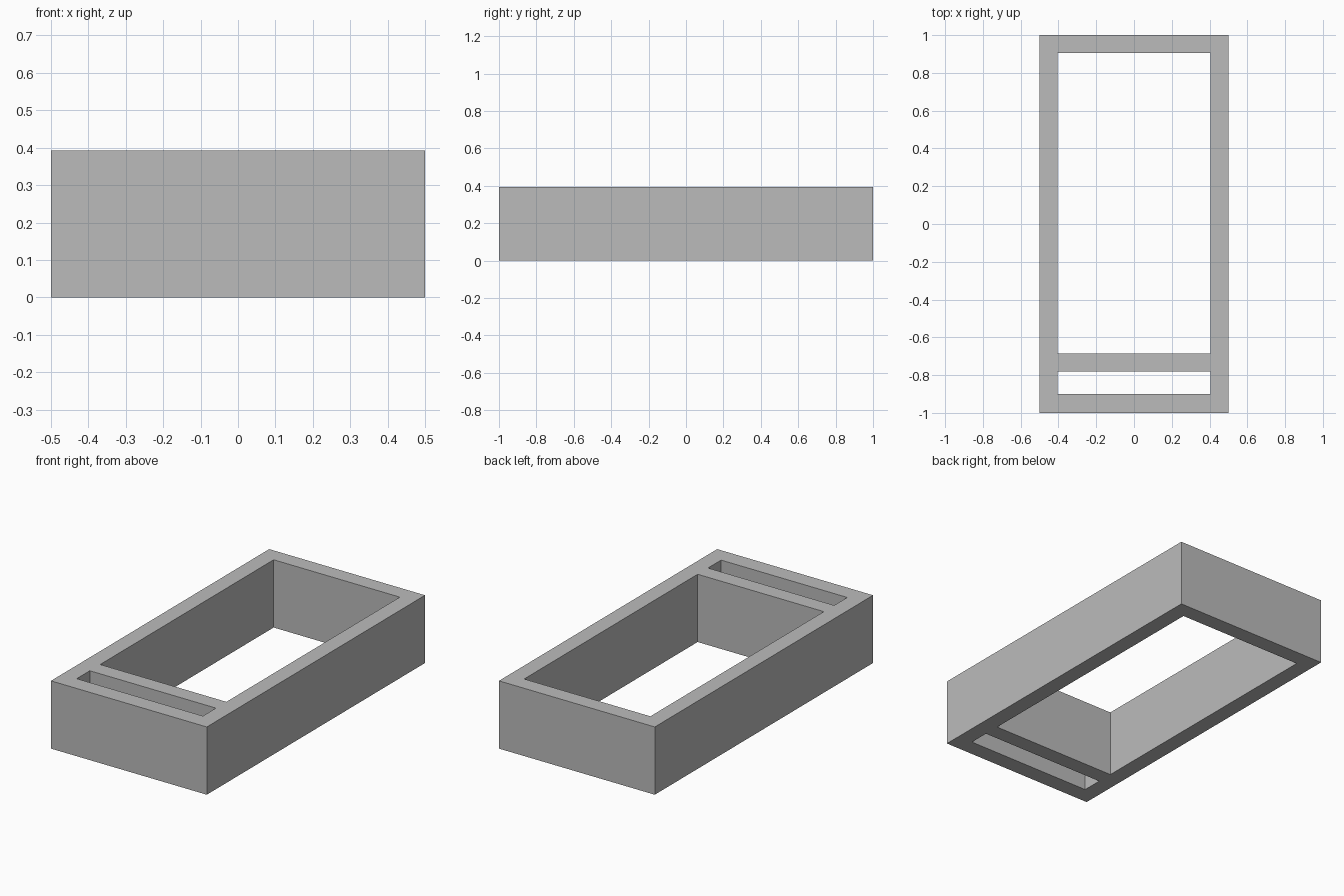
import bpy
import bmesh

cube = bpy.data.objects.get("Cube")
if cube:
    bpy.data.objects.remove(cube, do_unlink=True)

HEIGHT = 0.393
X_LINES = [-0.5, -0.405, 0.405, 0.5]
Y_LINES = [-1.0, -0.9, -0.78, -0.685, 0.905, 1.0]
OPENINGS = {(1, 1), (1, 3)}  # narrow front slot and large rear opening

# Plain grey material
grey = bpy.data.materials.new("plain_grey")
grey.use_nodes = True
colour = (0.5, 0.5, 0.5, 1.0)
grey.diffuse_color = colour
grey.node_tree.nodes["Principled BSDF"].inputs["Base Color"].default_value = colour

# Frame footprint: grid cells with the openings left out
bm = bmesh.new()
grid = [[bm.verts.new((x, y, 0)) for y in Y_LINES] for x in X_LINES]
for i in range(len(X_LINES) - 1):
    for j in range(len(Y_LINES) - 1):
        if (i, j) not in OPENINGS:
            bm.faces.new((grid[i][j], grid[i + 1][j],
                          grid[i + 1][j + 1], grid[i][j + 1]))

# Raise the footprint into solid walls
raised = bmesh.ops.extrude_face_region(bm, geom=bm.faces[:], use_keep_orig=True)
top_verts = [v for v in raised["geom"] if isinstance(v, bmesh.types.BMVert)]
bmesh.ops.translate(bm, verts=top_verts, vec=(0, 0, HEIGHT))
bmesh.ops.recalc_face_normals(bm, faces=bm.faces[:])

mesh = bpy.data.meshes.new("divided_frame")
bm.to_mesh(mesh)
bm.free()
mesh.materials.append(grey)
frame = bpy.data.objects.new("divided_frame", mesh)
bpy.context.collection.objects.link(frame)
